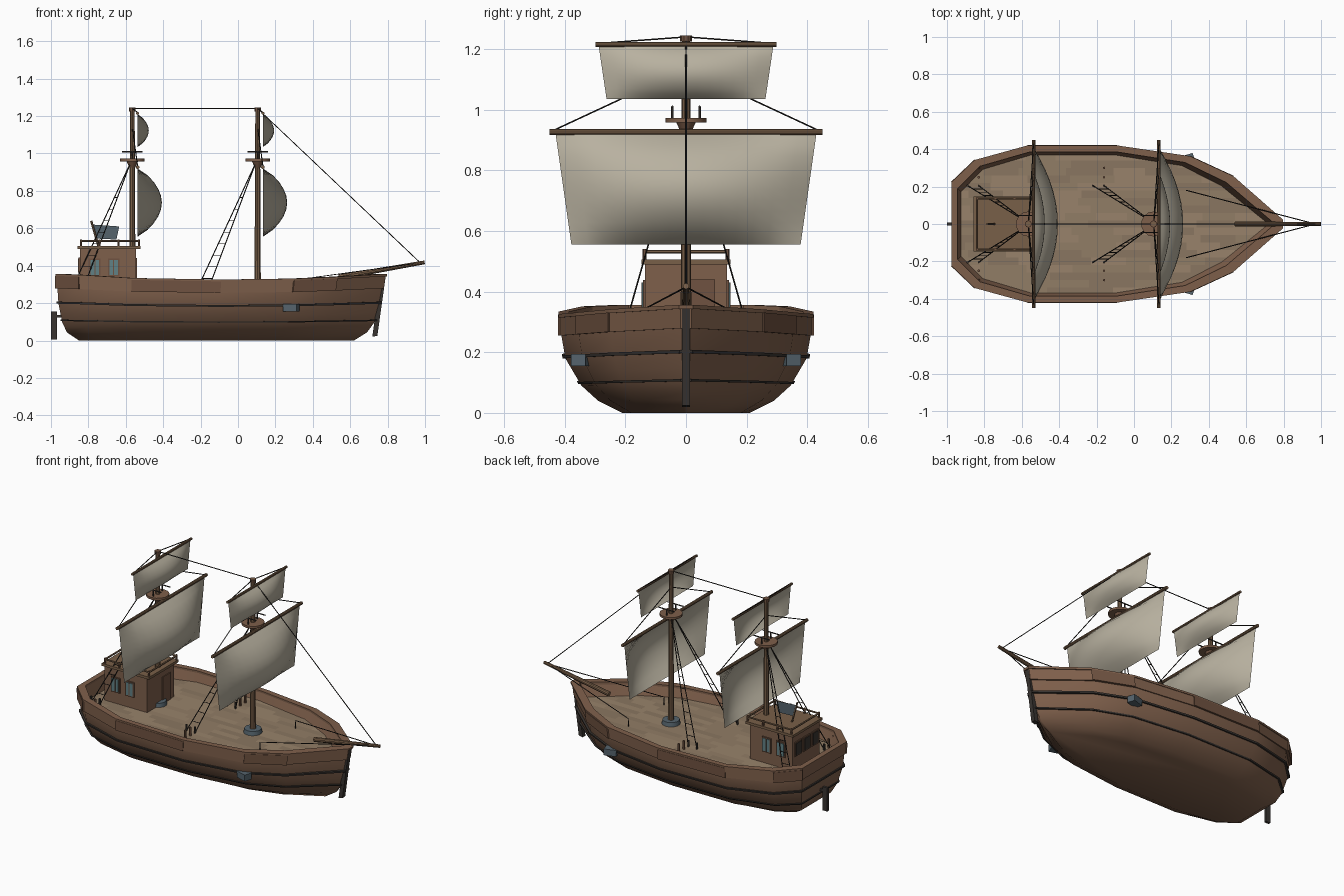
import bpy, bmesh, math, random
from mathutils import Vector

if "Cube" in bpy.data.objects:
    bpy.data.objects.remove(bpy.data.objects["Cube"])
random.seed(4)

def mat(name, r, g, b):
    m = bpy.data.materials.new(name)
    m.diffuse_color = (r, g, b, 1)
    m.use_nodes = True
    m.node_tree.nodes["Principled BSDF"].inputs["Base Color"].default_value = m.diffuse_color
    return m

HULL = mat("hull_wood", .21, .115, .07)
TRIM = mat("trim_wood", .16, .085, .052)
SPAR = mat("spar_wood", .19, .115, .065)
DARK = mat("dark_wood", .04, .034, .03)
ROPE = mat("rope", .02, .018, .016)
SAIL = mat("sailcloth", .48, .44, .35)
IRON = mat("blue_iron", .09, .125, .15)
GLASS = mat("window_glass", .12, .22, .24)
DECKS = [mat("deck_%d" % i, .30 * k, .215 * k, .14 * k) for i, k in enumerate((.85, .95, 1.05))]

def finish(name, bm, mats, smooth=False):
    me = bpy.data.meshes.new(name)
    bm.to_mesh(me)
    bm.free()
    ob = bpy.data.objects.new(name, me)
    bpy.context.collection.objects.link(ob)
    for m in mats:
        me.materials.append(m)
    if smooth:
        bpy.ops.object.select_all(action='DESELECT')
        ob.select_set(True)
        bpy.context.view_layer.objects.active = ob
        bpy.ops.object.shade_smooth_by_angle(angle=math.radians(35))
    return ob

def mesh_obj(name, verts, faces, m, smooth=False):
    bm = bmesh.new()
    vs = [bm.verts.new(v) for v in verts]
    for f in faces:
        bm.faces.new([vs[i] for i in f])
    bmesh.ops.recalc_face_normals(bm, faces=bm.faces)
    return finish(name, bm, [m], smooth)

def box(name, loc, size, m, rot=0):
    bm = bmesh.new()
    bmesh.ops.create_cube(bm, size=1)
    bmesh.ops.scale(bm, vec=size, verts=bm.verts)
    ob = finish(name, bm, [m])
    ob.location = loc
    ob.rotation_euler[1] = rot
    return ob

def rod(name, p, q, r1, m, r2=None, sides=10):
    p, q = Vector(p), Vector(q)
    bm = bmesh.new()
    bmesh.ops.create_cone(bm, cap_ends=True, segments=sides, radius1=r1,
                          radius2=r1 if r2 is None else r2, depth=(q - p).length)
    ob = finish(name, bm, [m], True)
    ob.location = (p + q) / 2
    ob.rotation_mode = 'QUATERNION'
    ob.rotation_quaternion = (q - p).to_track_quat('Z', 'Y')
    return ob

def ropes(name, lines, r=.0028):
    cu = bpy.data.curves.new(name, 'CURVE')
    cu.dimensions = '3D'
    cu.bevel_depth, cu.bevel_resolution = r, 1
    for line in lines:
        s = cu.splines.new('POLY')
        s.points.add(len(line) - 1)
        for pt, co in zip(s.points, line):
            pt.co = (*co, 1)
    cu.materials.append(ROPE)
    bpy.context.collection.objects.link(bpy.data.objects.new(name, cu))

# Hull shape: waterlines (z, stern x, bow x, half width) and plan (along, width, sheer)
LEVELS = [(0, -.85, .62, .21), (.04, -.915, .69, .29), (.09, -.94, .73, .345),
          (.18, -.96, .755, .398), (.25, -.965, .77, .41), (.34, -.967, .785, .41)]
PLAN = [(0, .52, .03), (.07, .81, .025), (.23, 1, .008), (.5, 1, 0),
        (.72, .86, .005), (.85, .6, .015), (1, .03, .03)]

def ring(z, d=0, flat=False):
    a, b = next((a, b) for a, b in zip(LEVELS, LEVELS[1:]) if z <= b[0])
    f = (z - a[0]) / (b[0] - a[0])
    xs, xb, w = [a[i] + (b[i] - a[i]) * f for i in (1, 2, 3)]
    xs, xb = xs + d, xb - d * 1.5
    half = [(xs + (xb - xs) * t, max(wf * w - d, .006), z + (0 if flat else s * z / .32))
            for t, wf, s in PLAN]
    return [(x, -y, h) for x, y, h in half] + half[::-1]

N = 2 * len(PLAN)
rings = [ring(z) for z in (0, .02, .04, .065, .09, .135, .18, .25, .32)]
rings += [ring(.32, .022), ring(.265, .042, True)]
faces = [[k * N + i, k * N + (i + 1) % N, (k + 1) * N + (i + 1) % N, (k + 1) * N + i]
         for k in range(len(rings) - 1) for i in range(N)]
mesh_obj("hull", sum(rings, []), faces + [list(range(N))], HULL, True)

def band(name, z0, z1, out, inn, m, segs=range(N)):
    rs = [ring(z0, out), ring(z1, out), ring(z1, inn), ring(z0, inn)]
    vs, fs = [], []
    for i in segs:
        o, j = len(vs), (i + 1) % N
        vs += [r[i] for r in rs] + [r[j] for r in rs]
        fs += [[o + k, o + (k + 1) % 4, o + 4 + (k + 1) % 4, o + 4 + k] for k in range(4)]
        fs += [[o, o + 1, o + 2, o + 3], [o + 4, o + 5, o + 6, o + 7]]
    mesh_obj(name, vs, fs, m)

band("bulwark_planking", .255, .315, -.006, .01, HULL)
band("bulwark_panels", .255, .316, -.012, .01, TRIM, (0, 2, 4, 8, 10, 12))
band("cap_rail", .314, .326, -.01, .024, HULL)
band("upper_wale", .18, .19, -.009, .01, DARK)
band("lower_wale", .095, .102, -.007, .01, DARK)

# Deck: one outline sliced into strakes, then into random planks
bm = bmesh.new()
bm.faces.new([bm.verts.new((x, y, .27)) for x, y, z in ring(.265, .035, True)])

def cut(geom_faces, co, no):
    g = set(geom_faces)
    for f in geom_faces:
        g.update(f.edges)
        g.update(f.verts)
    bmesh.ops.bisect_plane(bm, geom=list(g), plane_co=co, plane_no=no)

for k in range(-9, 10):
    cut(bm.faces[:], (0, k * .04 + .02, 0), (0, 1, 0))
for k in range(-10, 11):
    x = -1 + random.uniform(.08, .25)
    while x < .8:
        row = [f for f in bm.faces if abs(f.calc_center_median().y - k * .04) < .019]
        if row:
            cut(row, (x, 0, 0), (1, 0, 0))
        x += random.uniform(.16, .26)
for f in bm.faces:
    f.material_index = random.randrange(3)
    if f.normal.z < 0:
        f.normal_flip()
finish("deck_planks", bm, DECKS)

# Stem post, rudder, bowsprit
prof = [(.718, .02), (.745, .025), (.79, .345), (.765, .345)]
mesh_obj("stem_post", [(x, s * .014, z) for s in (-1, 1) for x, z in prof],
         [[0, 1, 2, 3], [4, 5, 6, 7]] + [[k, (k + 1) % 4, 4 + (k + 1) % 4, 4 + k] for k in range(4)], DARK)
box("rudder", (-.984, 0, .08), (.032, .016, .15), DARK)
box("rudder_arm", (-.955, 0, .13), (.05, .012, .015), DARK)
rod("bowsprit", (.54, 0, .338), (.998, 0, .418), .015, SPAR, .01)

def sail(name, x, zt, zb, wt, wb, bulge, nu=14, nv=10):
    vs = []
    for j in range(nv + 1):
        v = j / nv
        for i in range(nu + 1):
            u = 2 * i / nu - 1
            vs.append((x + bulge * (1 - u * u) * max(0, math.sin(math.pi * v)) ** .75,
                       u * (wt + (wb - wt) * v), zt + (zb - zt) * v))
    w = nu + 1
    mesh_obj(name, vs, [[j * w + i, j * w + i + 1, (j + 1) * w + i + 1, (j + 1) * w + i]
                        for j in range(nv) for i in range(nu)], SAIL, True)

# Masts with yards, sails, lookout platforms and rigging
for tag, mx in (("main", .105), ("aft", -.565)):
    rod(tag + "_mast", (mx, 0, .265), (mx, 0, 1.245), .018, SPAR, .013)
    rod(tag + "_mast_collar", (mx, 0, .268), (mx, 0, .295), .055, IRON, .05, 14)
    rod(tag + "_mast_cap", (mx, 0, 1.225), (mx, 0, 1.245), .019, TRIM)
    rod(tag + "_lookout", (mx, 0, .958), (mx, 0, .972), .067, HULL, sides=14)
    rod(tag + "_lookout_support", (mx, 0, .925), (mx, 0, .958), .017, TRIM, .032)
    yx = mx + .028
    rod(tag + "_lower_yard", (yx, -.45, .927), (yx, .45, .927), .01, SPAR)
    rod(tag + "_upper_yard", (yx, -.298, 1.215), (yx, .298, 1.215), .008, SPAR)
    sail(tag + "_lower_sail", yx, .92, .555, .43, .378, .13)
    sail(tag + "_upper_sail", yx, 1.21, 1.035, .288, .262, .06)
    lines, rungs = [], []
    for s in (-1, 1):
        rod(tag + "_lookout_rail", (mx - .055, s * .045, 1.01), (mx + .055, s * .045, 1.01), .004, DARK, sides=6)
        rod(tag + "_lookout_post", (mx, s * .045, .97), (mx, s * .045, 1.01), .004, DARK, sides=6)
        top = Vector((mx - .01, s * .012, .95))
        ends = [Vector((mx - dx, s * .205, .27)) for dx in (.325, .265)]
        lines += [(top, e) for e in ends]
        for k in range(3, 11):
            rungs.append([top.lerp(e, k / 11) for e in ends])
        lines += [((yx, s * .43, .935), (mx, 0, 1.135)), ((yx, s * .27, 1.22), (mx, 0, 1.24))]
        for e in ends:
            rod(tag + "_shroud_pin", e, e + Vector((0, 0, .04)), .006, DARK, sides=6)
        for y in (.25, .30):
            rod(tag + "_deck_pin", (mx - .265, s * y, .268), (mx - .265, s * y, .325), .007, TRIM, sides=6)
    ropes(tag + "_shrouds", lines)
    ropes(tag + "_ratlines", rungs, .0018)

ropes("stays", [((-.565, 0, 1.24), (.105, 0, 1.24), (.97, 0, .42))]
      + [((.97, 0, .415), (.28, s * .18, .32), (.28, s * .18, .27)) for s in (-1, 1)])

# Cabin
box("cabin_walls", (-.695, 0, .38), (.30, .27, .23), HULL)
box("cabin_roof", (-.69, 0, .498), (.335, .295, .016), SPAR)
box("cabin_door", (-.543, .055, .355), (.006, .08, .17), TRIM)
for s in (-1, 1):
    for x in (-.765, -.665):
        box("side_window_frame", (x, s * .136, .39), (.062, .012, .095), TRIM)
        box("side_window_glass", (x, s * .139, .39), (.046, .012, .08), GLASS)
        box("side_window_bar", (x, s * .144, .39), (.006, .006, .08), TRIM)
    rod("roof_rail_side", (-.84, s * .137, .532), (-.53, s * .137, .532), .006, SPAR, sides=6)
    for x in (-.84, -.74, -.64, -.53):
        rod("roof_rail_post", (x, s * .137, .5), (x, s * .137, .54), .006, TRIM, sides=6)
for x in (-.84, -.53):
    rod("roof_rail_end", (x, -.137, .532), (x, .137, .532), .006, SPAR, sides=6)
for y in (-.085, 0, .085):
    box("stern_window_frame", (-.846, y, .40), (.012, .066, .09), TRIM)
    box("stern_window_glass", (-.849, y, .40), (.012, .05, .075), DARK)

# Small steering board on the cabin roof
rod("flag_staff", (-.745, 0, .5), (-.785, 0, .64), .006, SPAR, sides=6)
mesh_obj("flag", [(-.755, 0, .545), (-.65, 0, .54), (-.635, 0, .61), (-.778, 0, .62)], [[0, 1, 2, 3]], IRON)

# Hull side ports
for s in (-1, 1):
    box("side_port", (.285, s * .345, .175), (.075, .05, .04), IRON).rotation_euler[2] = -s * -.3
